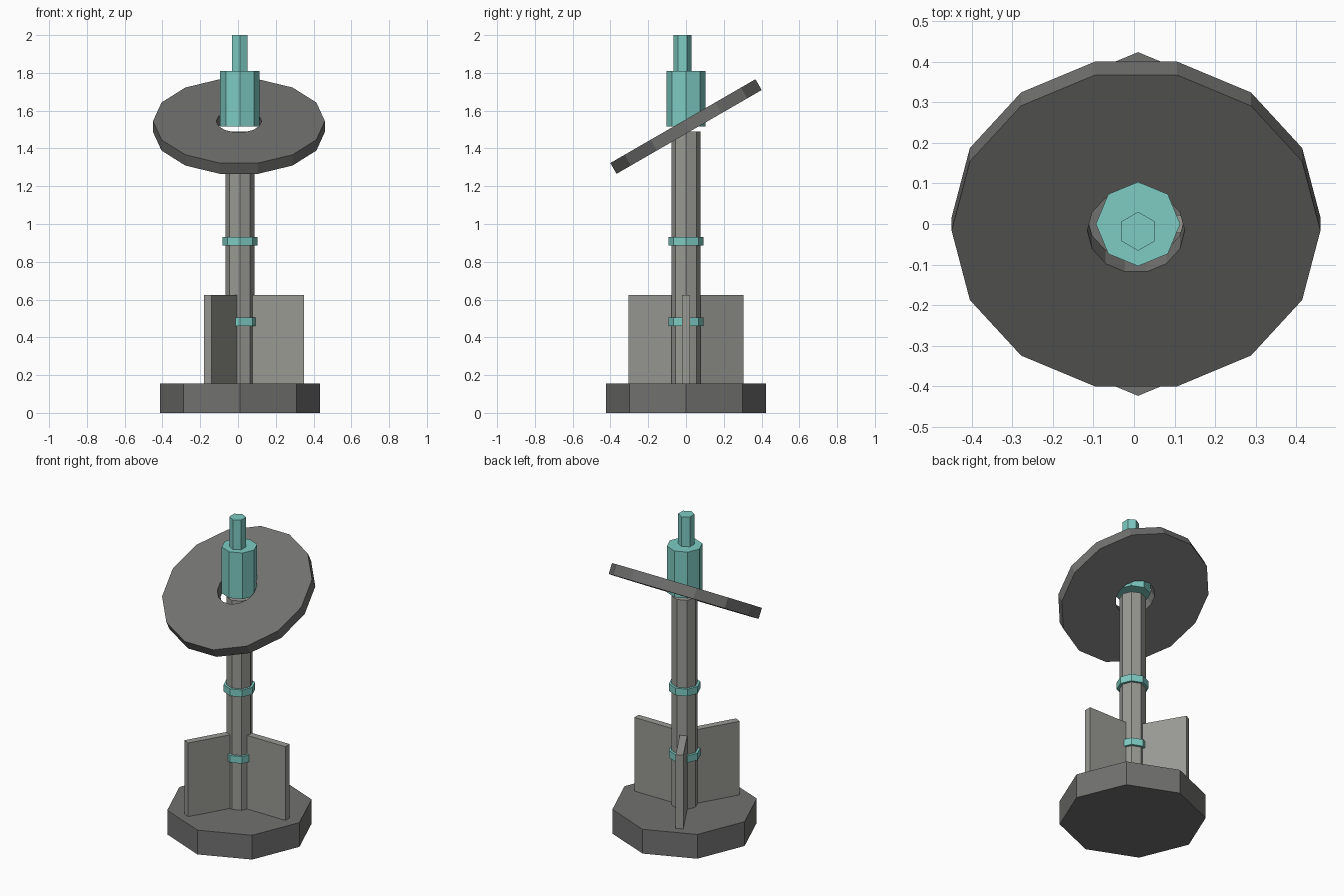
import bpy, math
from mathutils import Matrix, Vector

if "Cube" in bpy.data.objects:
    bpy.data.objects.remove(bpy.data.objects["Cube"])

CX = 0.01  # mast axis offset


def material(name, rgb):
    m = bpy.data.materials.new(name)
    m.diffuse_color = (*rgb, 1)
    m.use_nodes = True
    m.node_tree.nodes["Principled BSDF"].inputs["Base Color"].default_value = m.diffuse_color
    return m


DARK = material("dark grey", (0.165, 0.165, 0.162))
LIGHT = material("warm grey", (0.32, 0.32, 0.295))
TEAL = material("teal", (0.21, 0.60, 0.55))


def make(name, verts, faces, mat):
    me = bpy.data.meshes.new(name)
    me.from_pydata([tuple(v) for v in verts], [], faces)
    me.materials.append(mat)
    ob = bpy.data.objects.new(name, me)
    bpy.context.collection.objects.link(ob)
    return ob


def circle(r, n, z, start=0.0):
    return [Vector((r * math.cos(start + 2 * math.pi * i / n),
                    r * math.sin(start + 2 * math.pi * i / n), z)) for i in range(n)]


def prism(name, r, n, z0, z1, mat, start=0.0, y=0.0):
    off = Vector((CX, y, 0))
    v = [p + off for p in circle(r, n, z0, start) + circle(r, n, z1, start)]
    f = [(i, (i + 1) % n, n + (i + 1) % n, n + i) for i in range(n)]
    f += [tuple(reversed(range(n))), tuple(range(n, 2 * n))]
    return make(name, v, f, mat)


# base, column and bands
prism("base", 0.424, 8, 0.0, 0.155, DARK)
prism("column", 0.077, 8, 0.155, 1.49, LIGHT)
prism("lower_band", 0.093, 8, 0.46, 0.505, TEAL)
prism("upper_band", 0.093, 8, 0.885, 0.93, TEAL)

# glowing head and spike
prism("head", 0.104, 8, 1.515, 1.81, TEAL)
prism("spike", 0.048, 6, 1.81, 2.0, TEAL, start=math.pi / 2, y=-0.018)

# three upright fins
for k in range(3):
    rot = Matrix.Rotation(k * math.tau / 3, 4, 'Z')
    v = [rot @ Vector((x, y, z)) + Vector((CX, 0, 0))
         for z in (0.155, 0.625) for x, y in
         ((0.03, -0.022), (0.34, -0.022), (0.34, 0.022), (0.03, 0.022))]
    make(f"fin_{k + 1}", v, [(3, 2, 1, 0), (4, 5, 6, 7), (0, 1, 5, 4),
                             (1, 2, 6, 5), (2, 3, 7, 6), (3, 0, 4, 7)], LIGHT)

# tilted disc with a central hole
N, T = 14, 0.033
loops = circle(0.12, N, -T) + circle(0.455, N, -T) + circle(0.455, N, T) + circle(0.12, N, T)
faces = [(a * N + i, a * N + (i + 1) % N, ((a + 1) % 4) * N + (i + 1) % N, ((a + 1) % 4) * N + i)
         for a in range(4) for i in range(N)]
tilt = Matrix.Translation((0.005, 0, 1.516)) @ Matrix.Rotation(math.radians(30), 4, 'X')
disc = make("tilted_disc", [tilt @ p for p in loops], faces, DARK)
